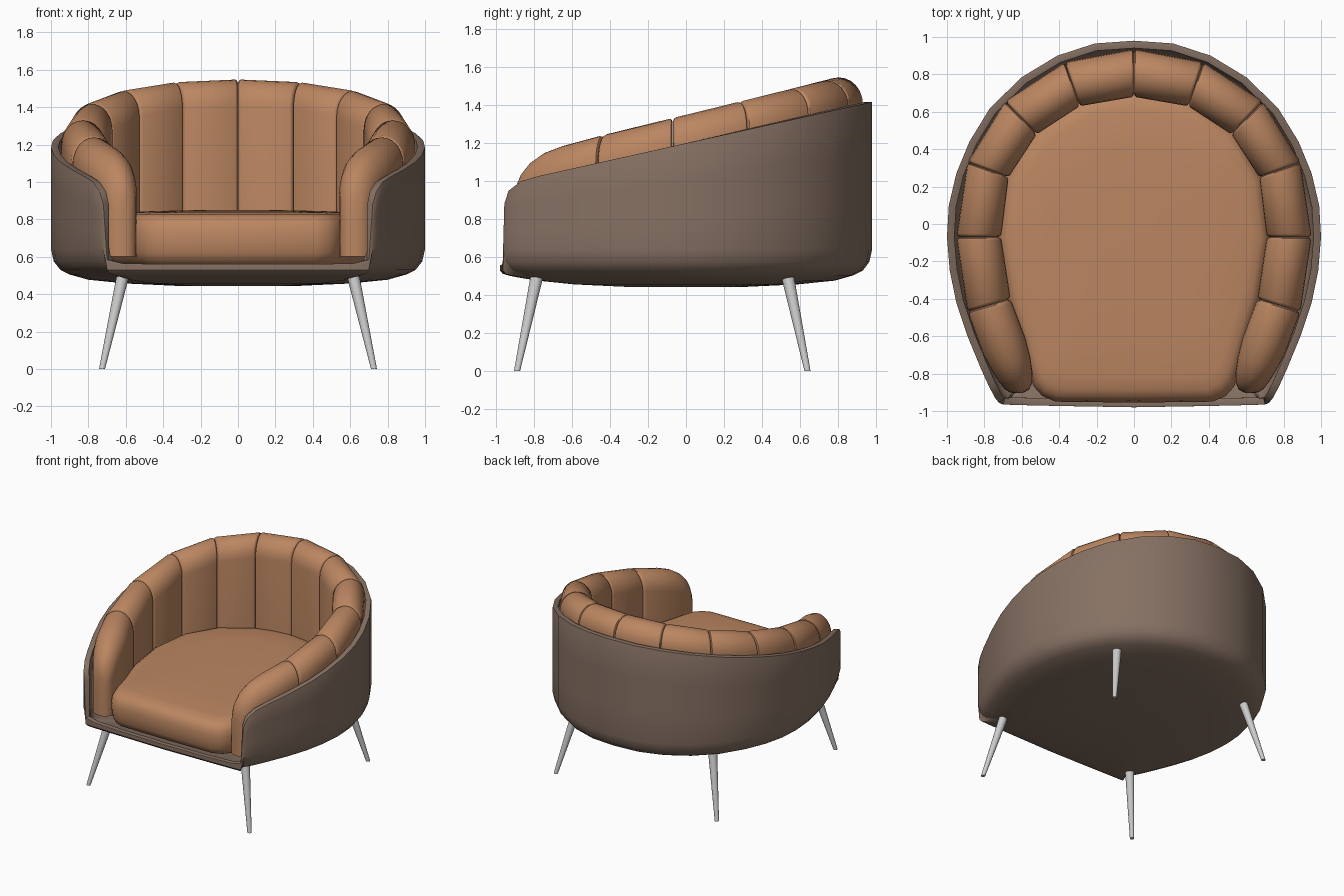
import bpy, math
from mathutils import Vector

if "Cube" in bpy.data.objects:
    bpy.data.objects.remove(bpy.data.objects["Cube"])


def material(name, col):
    m = bpy.data.materials.new(name)
    m.diffuse_color = (*col, 1)
    m.use_nodes = True
    m.node_tree.nodes["Principled BSDF"].inputs["Base Color"].default_value = m.diffuse_color
    return m


TAN = material("tan leather", (0.50, 0.24, 0.12))
BROWN = material("brown shell", (0.24, 0.165, 0.125))


def loft(name, groups, mat=None, cap_end=True, angle=40):
    """Skin each group of rings (counter-clockwise, going up) into one object."""
    verts, faces = [], []
    for rings in groups:
        base, n = len(verts), len(rings[0])
        for r in rings:
            verts += r
        for k in range(len(rings) - 1):
            for i in range(n):
                a, b = base + k * n, base + (k + 1) * n
                j = (i + 1) % n
                faces.append((a + i, a + j, b + j, b + i))
        faces.append(tuple(reversed(range(base, base + n))))
        if cap_end:
            faces.append(tuple(range(len(verts) - n, len(verts))))
    me = bpy.data.meshes.new(name)
    me.from_pydata(verts, [], faces)
    ob = bpy.data.objects.new(name, me)
    bpy.context.collection.objects.link(ob)
    if mat:
        me.materials.append(mat)
    bpy.ops.object.select_all(action='DESELECT')
    ob.select_set(True)
    bpy.context.view_layer.objects.active = ob
    bpy.ops.object.shade_smooth_by_angle(angle=math.radians(angle))
    return ob


def mirrored(half):
    """Right half from back to front -> closed counter-clockwise loop."""
    left = [(-p[0], *p[1:]) for p in half[1:-1]]
    return [half[0]] + left + half[:0:-1]


# Shell: outline with a rim height per point, sloping down to the low front lip
def rim(y):
    return 1.2 + 0.222 * y


sides = [(0, .98), (.21, .965), (.41, .90), (.60, .785), (.77, .62), (.88, .44), (.95, .27),
         (.99, .1), (1, -.07), (.985, -.25), (.95, -.42), (.89, -.6), (.82, -.77)]
outline = mirrored([(x, y, rim(y)) for x, y in sides] + [
    (.775, -.87, 1.0), (.74, -.935, .95), (.72, -.957, .88),
    (.70, -.965, .585), (.62, -.968, .565), (.4, -.973, .56), (0, -.98, .56)])
rows = [(.3, .443, .443), (.6, .457, .457), (.8, .477, .477), (.9, .505, .493),
        (.95, .53, .503), (.985, .575, .513), (1, .64, .53)]
rings = [[(x * s, y * s, zf if h < .7 else zw) for x, y, h in outline] for s, zw, zf in rows]
for t in (.3, .65, 1):
    rings.append([(x, y, (1 - t) * (.53 if h < .7 else .64) + t * h) for x, y, h in outline])
shell = loft("shell", [rings], BROWN, cap_end=False)
sol = shell.modifiers.new("thickness", 'SOLIDIFY')
sol.thickness, sol.offset = .04, -1
bev = shell.modifiers.new("soft rim", 'BEVEL')
bev.width, bev.segments, bev.angle_limit = .012, 2, math.radians(50)

# Seat cushion
seat = mirrored([(0, .72), (.16, .70), (.3, .66), (.54, .5), (.69, .25), (.73, -.07), (.68, -.4),
                 (.6, -.65), (.56, -.8), (.535, -.87), (.49, -.92), (.42, -.95), (0, -.955)])
rows = [(.92, .55), (.97, .575), (.993, .62), (1, .68), (1, .73), (.99, .775), (.968, .805),
        (.93, .825), (.86, .836), (.6, .845), (.25, .85)]
loft("seat_cushion", [[[(x * s, y * s, z) for x, y in seat] for s, z in rows]], TAN)


# Padded channels: arched sections lofted between seams
def section(o, i, top, shrink=0.0):
    o, i = Vector(o), Vector(i)
    d = (i - o).normalized() * shrink
    o, i = o + d, i - d
    c, r = (o + i) / 2, (o - i) / 2
    top -= shrink
    pts = [(*o, .6)]
    for k in range(13):
        a = math.pi * k / 12
        p = c + r * math.cos(a)
        pts.append((*p, top - .14 + .14 * math.sin(a)))
    return pts + [(*i, .6)]


outer = [(0, .935), (.37, .865), (.69, .655), (.89, .33), (.95, -.07), (.89, -.47)]
inner = [(0, .68), (.29, .63), (.52, .48), (.67, .25), (.71, -.07), (.66, -.4)]


def channel_top(o, i):
    return 1.35 + .245 * (o[1] + i[1]) / 2


right = []
for k in range(5):
    secs = []
    for t, s in ((.003, .016), (.02, .005), (.05, 0), (.95, 0), (.98, .005), (.997, .016)):
        o = Vector(outer[k]).lerp(Vector(outer[k + 1]), t)
        i = Vector(inner[k]).lerp(Vector(inner[k + 1]), t)
        secs.append(section(o, i, channel_top(o, i), s))
    right.append(secs)
# Rounded arm end
right.append([section(*a) for a in (
    ((.89, -.471), (.66, -.401), 1.243, .016), ((.887, -.477), (.657, -.408), 1.241, .005),
    ((.882, -.49), (.652, -.42), 1.238), ((.81, -.69), (.58, -.61), 1.185),
    ((.765, -.775), (.555, -.71), 1.15), ((.725, -.84), (.543, -.79), 1.1),
    ((.695, -.88), (.545, -.85), 1.04), ((.665, -.9), (.56, -.885), .98),
    ((.635, -.905), (.59, -.902), .92))])
left = [[[(-x, y, z) for x, y, z in reversed(s)] for s in g] for g in right]
loft("back_and_arm_channels", right + left, TAN)

# Splayed tapered legs
for side, sx in (("right", 1), ("left", -1)):
    for end, y0, y1 in (("front", -.89, -.785), ("back", .64, .535)):
        legs = [[(sx * x + r * math.cos(a), y + r * math.sin(a), z)
                 for a in [math.tau * k / 20 for k in range(20)]]
                for x, y, z, r in ((.727, y0, 0, .016), (.615, y1, .5, .034))]
        loft(f"{end}_{side}_leg", [legs])
